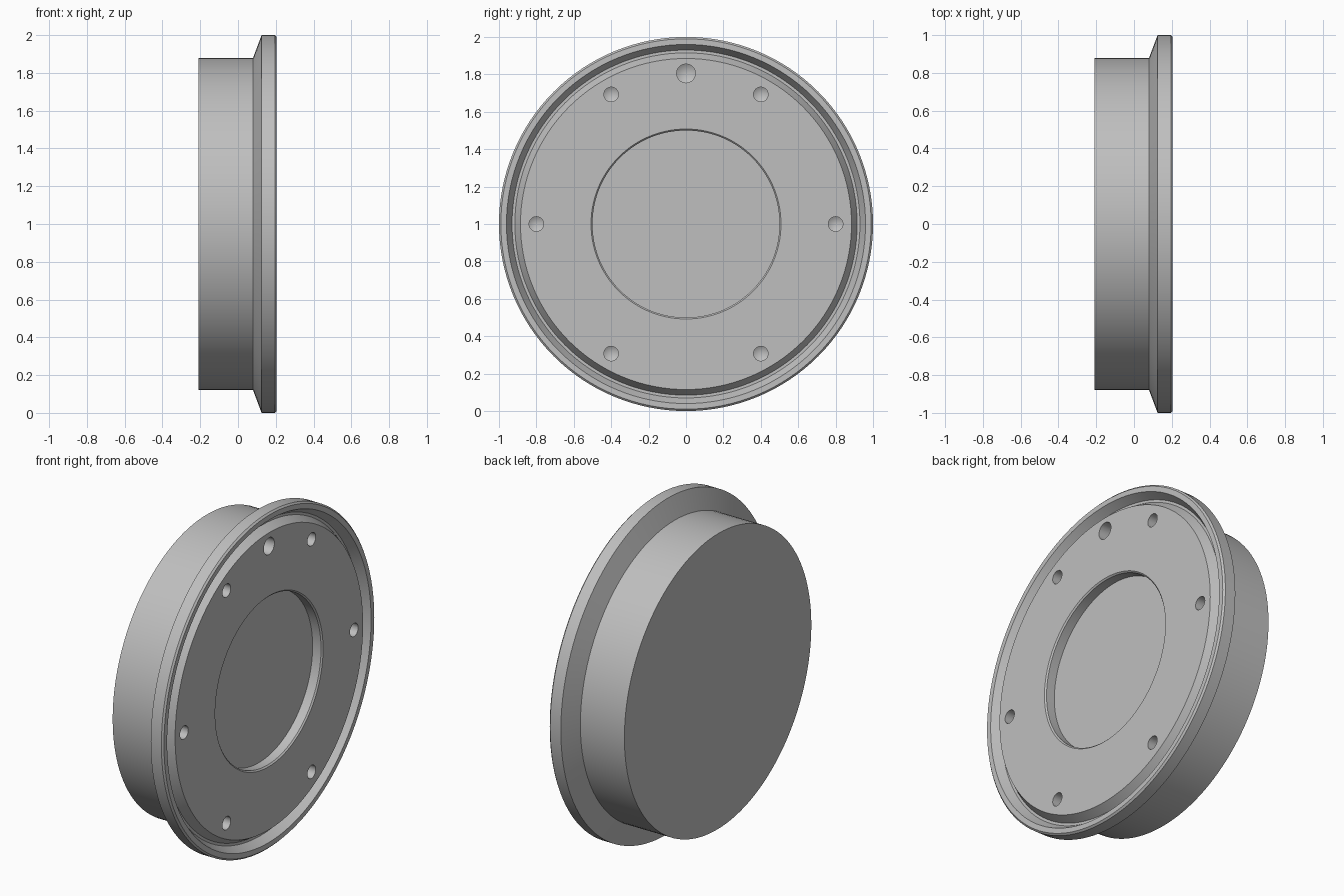
import bpy, bmesh, math
from mathutils import Vector

cube = bpy.data.objects.get("Cube")
if cube:
    bpy.data.objects.remove(cube, do_unlink=True)

FACE = 0.205   # x of the flange face
BACK = -0.21   # x of the closed rear end

grey = bpy.data.materials.new("plain_grey")
grey.use_nodes = True
colour = (0.52, 0.52, 0.52, 1)
grey.diffuse_color = colour
grey.node_tree.nodes["Principled BSDF"].inputs["Base Color"].default_value = colour


def lathe(bm, profile, y, z, steps):
    """Turn (x, radius) points around an axis parallel to x."""
    verts = [bm.verts.new((x, y, z + r)) for x, r in profile]
    edges = [bm.edges.new(pair) for pair in zip(verts, verts[1:])]
    bmesh.ops.spin(bm, geom=verts + edges, cent=Vector((0, y, z)),
                   axis=(1, 0, 0), angle=math.tau, steps=steps)


def make_object(name, bm):
    bmesh.ops.remove_doubles(bm, verts=bm.verts, dist=0.0001)
    bmesh.ops.dissolve_degenerate(bm, edges=bm.edges, dist=0.0001)
    bmesh.ops.recalc_face_normals(bm, faces=bm.faces)
    mesh = bpy.data.meshes.new(name)
    bm.to_mesh(mesh)
    bm.free()
    mesh.materials.append(grey)
    obj = bpy.data.objects.new(name, mesh)
    bpy.context.collection.objects.link(obj)
    return obj


# Turned body: barrel, flared flange, ring groove and shallow centre recess
body = bmesh.new()
lathe(body, [
    (BACK, 0), (BACK, 0.88), (0.08, 0.88),              # barrel
    (0.125, 1.0), (FACE - 0.01, 1.0), (FACE, 0.99),     # flange rim
    (FACE, 0.96), (FACE - 0.05, 0.93),                  # groove
    (FACE - 0.05, 0.915), (FACE, 0.885),
    (FACE, 0.508), (FACE - 0.008, 0.5),                 # recess
    (FACE - 0.063, 0.5), (FACE - 0.063, 0),
], 0, 1, 128)
flange = make_object("flange_plug", body)

# Drilled holes with conical bottoms: six on a circle, one larger at the top
holes = [(0.8 * math.cos(a), 0.8 * math.sin(a), 0.039)
         for a in (math.radians(60 * i) for i in range(6))]
holes.append((0, 0.805, 0.05))
drills = bmesh.new()
for y, z, r in holes:
    bottom = FACE - 0.1
    lathe(drills, [(FACE + 0.05, 0), (FACE + 0.05, r), (bottom, r),
                   (bottom - 0.6 * r, 0)], y, 1 + z, 32)
cutter = make_object("hole_cutter", drills)
cutter.hide_render = True

cut = flange.modifiers.new("holes", 'BOOLEAN')
cut.operation = 'DIFFERENCE'
cut.solver = 'EXACT'
cut.object = cutter

bpy.ops.object.select_all(action='DESELECT')
flange.select_set(True)
bpy.context.view_layer.objects.active = flange
bpy.ops.object.modifier_apply(modifier=cut.name)
bpy.data.objects.remove(cutter, do_unlink=True)
bpy.ops.object.shade_smooth_by_angle(angle=math.radians(20))
